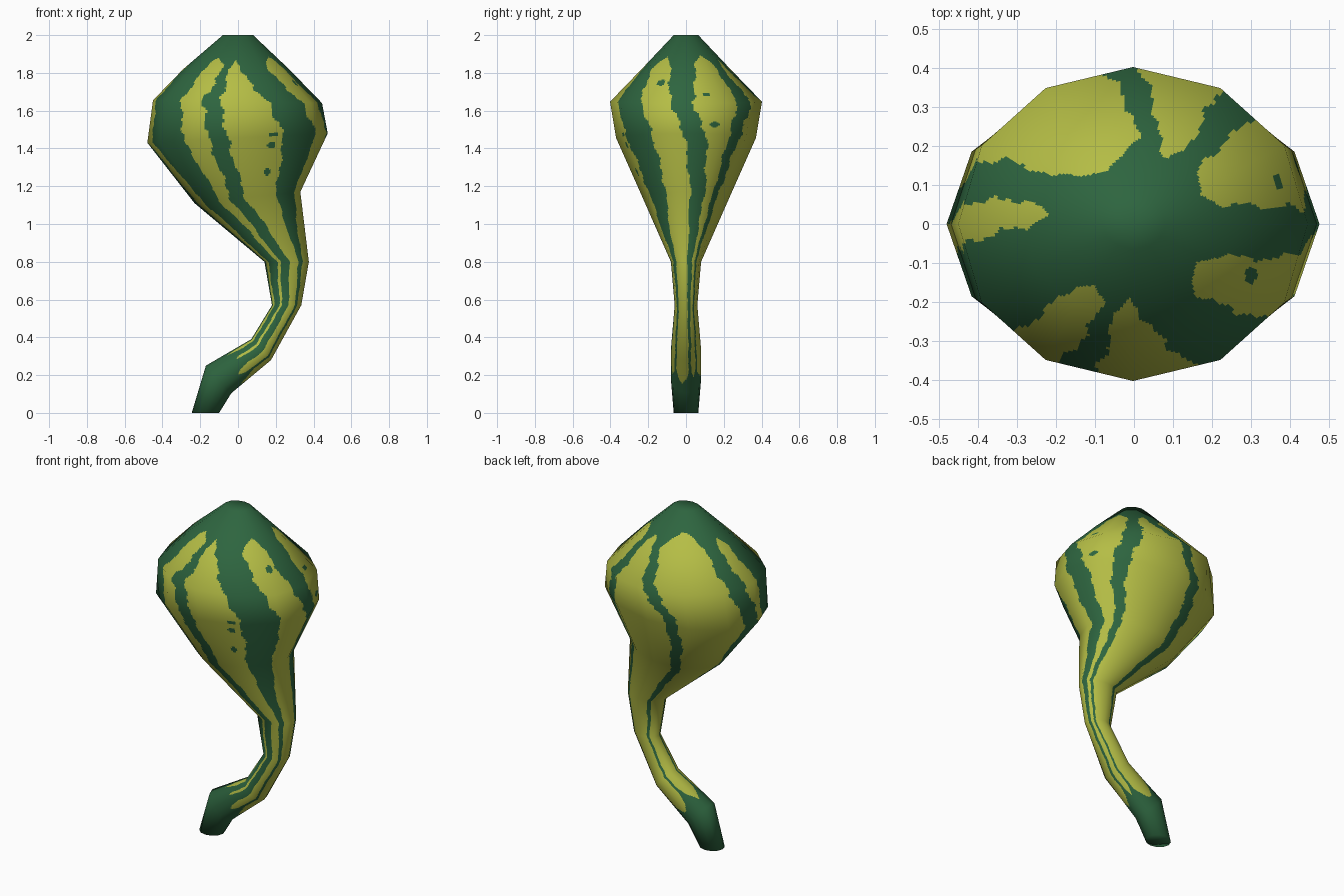
import bpy, bmesh
from math import sin, cos, radians
from mathutils import Vector

cube = bpy.data.objects.get("Cube")
if cube:
    bpy.data.objects.remove(cube, do_unlink=True)


def make_material(name, colour):
    mat = bpy.data.materials.new(name)
    mat.use_nodes = True
    mat.diffuse_color = colour
    bsdf = mat.node_tree.nodes["Principled BSDF"]
    bsdf.inputs["Base Color"].default_value = colour
    bsdf.inputs["Roughness"].default_value = 0.8
    return mat


SIDES = 12
AROUND, ALONG = 20, 30      # fine cells per coarse face

# Gourd rings, top to bottom: left x, left z, right x, right z, half depth
rings = [
    (-.08, 2, .08, 2, .065),
    (-.29, 1.82, .27, 1.82, .235),
    (-.45, 1.655, .445, 1.64, .402),
    (-.48, 1.43, .475, 1.48, .37),
    (-.23, 1.11, .33, 1.17, .23),
    (.14, .8, .375, .8, .08),
    (.18, .57, .335, .57, .06),
    (.07, .39, .175, .28, .08),
    (-.17, .25, -.035, .105, .08),
    (-.245, 0, -.1, 0, .065),
]

# Dark stripes: (start, end) angles in degrees at each key ring
key_rings = (1, 2, 3, 4, 5, 7)
stripes = [
    [(254, 262), (245, 258), (251, 263), (251, 267), (253, 277), (250, 280)],
    [(275, 309), (292, 322), (301, 331), (303, 333), (302, 318), (310, 320)],
    [(339, 372), (348, 365), (358, 377), (366, 386), (365, 385), (370, 380)],
    [(45, 58), (45, 60), (40, 53), (40, 50), (35, 45), (40, 48)],
    [(74, 86), (88, 99), (104, 113), (111, 123), (115, 128), (120, 130)],
    [(145, 165), (155, 172), (168, 182), (174, 190), (180, 196), (185, 195)],
    [(182, 231), (188, 226), (192, 232), (214, 237), (213, 244), (215, 240)],
]

# Small dark spots: angle, ring position, radius in degrees
spots = [(294, 2.95, 3), (293, 3.15, 3), (291, 3.6, 3), (18, 1.75, 3),
         (24, 2.7, 4), (334, 1.4, 4)]


def stripe_span(keys, v):
    v = min(max(v, key_rings[0]), key_rings[-1])
    k = max(i for i in range(len(key_rings) - 1) if key_rings[i] <= v)
    t = (v - key_rings[k]) / (key_rings[k + 1] - key_rings[k])
    return [a + (b - a) * t for a, b in zip(keys[k], keys[k + 1])]


def is_dark(angle, v):
    if v < .5 or v > 7.8:
        return True
    # stripes widen toward both ends so the light bands get rounded tips
    grow = 25 * (max(0, 1 - v) * 2) ** 2 + 30 * (max(0, v - 7.3) * 2) ** 2
    for n, keys in enumerate(stripes):
        lo, hi = stripe_span(keys, v)
        wiggle = 1.3 * sin(9 * v + 2 * n) + .8 * sin(23 * v + 5 * n)
        lo, hi = lo - grow + wiggle, hi + grow + wiggle
        if (angle - lo) % 360 < hi - lo:
            return True
    for a, ring, size in spots:
        d = (angle - a + 180) % 360 - 180
        if d * d + ((v - ring) * 45) ** 2 < size * size:
            return True
    return False


# Coarse twelve-sided body, used for corner positions and soft normals
coarse = bmesh.new()
grid = []
for lx, lz, rx, rz, depth in rings:
    row = []
    for i in range(SIDES):
        a = radians(360 * i / SIDES)
        t = (1 + cos(a)) / 2
        row.append(coarse.verts.new((lx + (rx - lx) * t, depth * sin(a), lz + (rz - lz) * t)))
    grid.append(row)
for top, low in zip(grid, grid[1:]):
    for i in range(SIDES):
        k = (i + 1) % SIDES
        coarse.faces.new((top[i], low[i], low[k], top[k]))
coarse.faces.new(grid[0])
coarse.faces.new(grid[-1][::-1])
coarse.normal_update()
corners = [[(v.co.copy(), v.normal.copy()) for v in row] for row in grid]
coarse.free()

# Fine skin laid over the coarse body, so stripes can be chosen face by face
cols, rows = SIDES * AROUND, (len(rings) - 1) * ALONG
points, normals, faces, tones = [], [], [], []
for r in range(rows + 1):
    j = min(r // ALONG, len(rings) - 2)
    t = r / ALONG - j
    for c in range(cols):
        i, s = c // AROUND, c % AROUND / AROUND
        k = (i + 1) % SIDES
        pos, nor = (corners[j][i][m].lerp(corners[j][k][m], s).lerp(
            corners[j + 1][i][m].lerp(corners[j + 1][k][m], s), t) for m in (0, 1))
        points.append(pos)
        normals.append(nor.normalized())
for r in range(rows):
    for c in range(cols):
        d = (c + 1) % cols
        faces.append((r * cols + c, (r + 1) * cols + c, (r + 1) * cols + d, r * cols + d))
        dark = is_dark(360 * (c + .5) / cols, (r + .5) / ALONG)
        tones.append(0 if dark else 1)

# Fan caps on the crown and the stem end
for r, up in ((0, 1), (rows, -1)):
    ring = range(r * cols, (r + 1) * cols)
    centre = len(points)
    points.append(sum((points[p] for p in ring), Vector()) / cols)
    normals.append(Vector((0, 0, up)))
    for c in range(cols):
        edge = (ring[c], ring[(c + 1) % cols])
        faces.append((centre,) + edge[::up])
        tones.append(0)

mesh = bpy.data.meshes.new("gourd")
mesh.from_pydata(points, [], faces)
mesh.materials.append(make_material("dark green", (.027, .13, .05, 1)))
mesh.materials.append(make_material("yellow green", (.46, .51, .06, 1)))
mesh.polygons.foreach_set("material_index", tones)
mesh.polygons.foreach_set("use_smooth", [True] * len(faces))
mesh.update()
mesh.normals_split_custom_set_from_vertices(normals)
gourd = bpy.data.objects.new("striped_gourd", mesh)
bpy.context.collection.objects.link(gourd)
